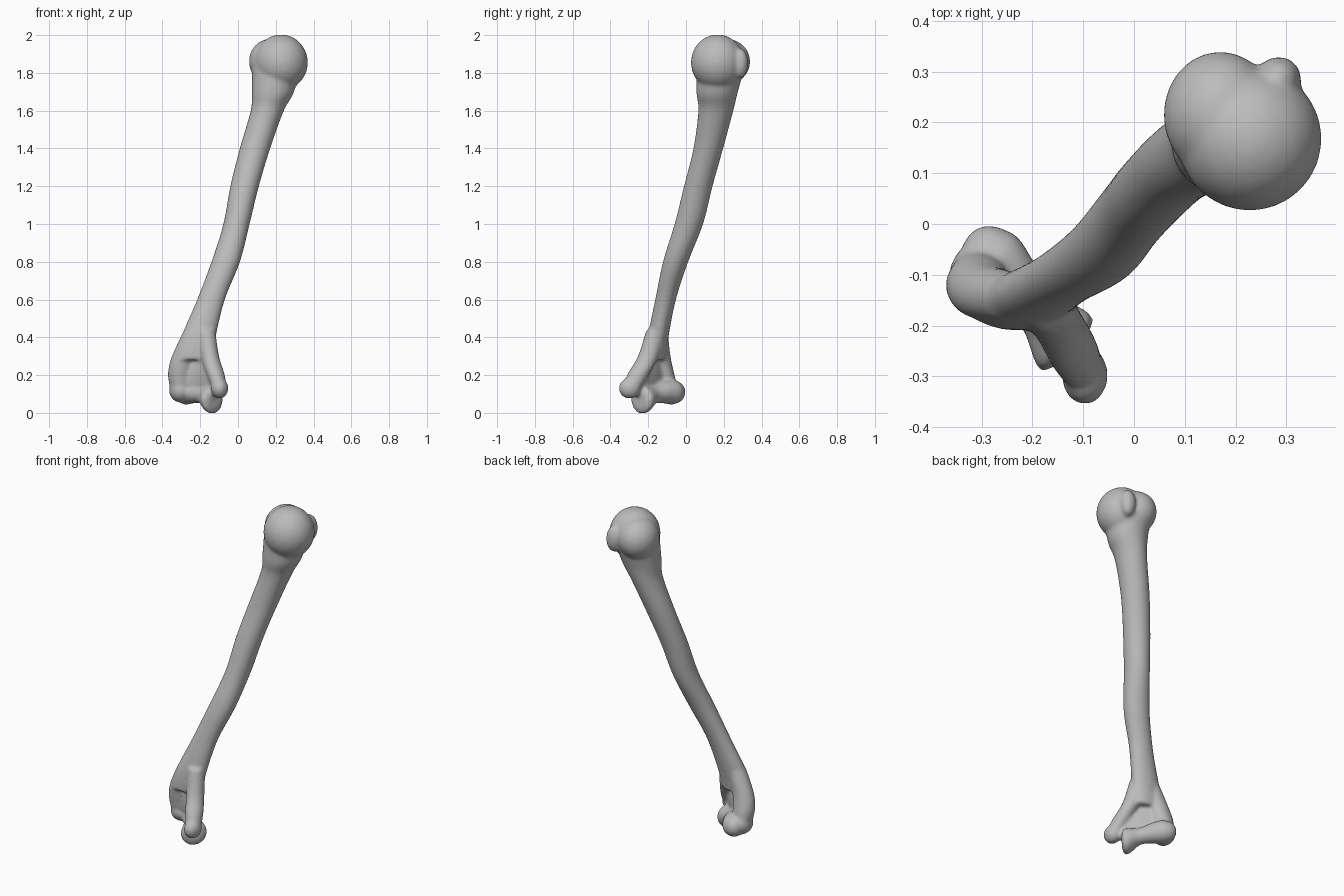
import bpy, bmesh, math
from mathutils import Vector

cube = bpy.data.objects.get("Cube")
if cube:
    bpy.data.objects.remove(cube, do_unlink=True)

X, Y, Z = Vector((1, 0, 0)), Vector((0, 1, 0)), Vector((0, 0, 1))
DEPTH = Vector((1, 1, 0)).normalized()
SIDES, STEPS = 32, 6
bm = bmesh.new()


def spline(a, b, c, d, t):
    """Catmull-Rom blend between b and c."""
    return [0.5 * (2 * q + (r - p) * t + (2 * p - 5 * q + 4 * r - s) * t * t
                   + (3 * q - p - 3 * r + s) * t ** 3)
            for p, q, r, s in zip(a, b, c, d)]


def loft(sections, ax, ay):
    """Closed skin over elliptical rings: x, y, z, radius along ax, radius along ay."""
    padded = [sections[0]] + sections + [sections[-1]]
    rows = [spline(*padded[i:i + 4], k / STEPS)
            for i in range(len(sections) - 1) for k in range(STEPS)]
    rows.append(sections[-1])
    rings = []
    for x, y, z, ra, rb in rows:
        angles = [math.tau * k / SIDES for k in range(SIDES)]
        rings.append([bm.verts.new(Vector((x, y, z)) + ax * ra * math.cos(t)
                                   + ay * rb * math.sin(t)) for t in angles])
    faces = [bm.faces.new(rings[0]), bm.faces.new(rings[-1][::-1])]
    for low, high in zip(rings, rings[1:]):
        for k in range(SIDES):
            n = (k + 1) % SIDES
            faces.append(bm.faces.new((low[k], high[k], high[n], low[n])))
    bmesh.ops.recalc_face_normals(bm, faces=faces)


def ball(centre, size):
    """Ellipsoid with its own radius on each axis."""
    made = bmesh.ops.create_uvsphere(bm, u_segments=32, v_segments=20, radius=1)
    bmesh.ops.scale(bm, vec=size, verts=made["verts"])
    bmesh.ops.translate(bm, vec=centre, verts=made["verts"])


# Shaft, flaring into the neck above and the columns below
loft([(.205, .19, 1.86, .13, .13), (.185, .165, 1.7, .112, .11),
      (.155, .158, 1.6, .088, .093), (.09, .118, 1.4, .081, .079),
      (.035, .065, 1.2, .076, .076), (-.008, .015, 1.0, .07, .076),
      (-.065, -.055, .8, .076, .067), (-.143, -.108, .6, .074, .055),
      (-.21, -.148, .4, .092, .055), (-.235, -.16, .28, .095, .05)], X, Y)

# Rounded head with the two tubercles behind it
ball((.228, .168, 1.855), (.142, .142, .148))
ball((.17, .215, 1.86), (.112, .125, .12))
ball((.285, .285, 1.85), (.045, .045, .08))

# Lateral column
loft([(-.24, -.145, .42, .055, .05), (-.292, -.135, .29, .062, .055),
      (-.308, -.12, .2, .063, .06), (-.305, -.105, .11, .05, .06)], X, Y)
ball((-.305, -.105, .12), (.06, .07, .065))

# Medial column and epicondyle
loft([(-.17, -.16, .44, .05, .05), (-.148, -.20, .3, .048, .055),
      (-.12, -.25, .21, .048, .058), (-.1, -.285, .14, .04, .05)], X, Y)
ball((-.097, -.298, .13), (.046, .058, .055))

# Thin web between the columns
loft([(-.29, -.13, .2, .03, .09), (-.2, -.18, .2, .022, .1),
      (-.12, -.26, .17, .03, .07)], DEPTH, Z)

# Joint spool: flange, waist and rounded end
loft([(-.122, -.248, .07, .045, .045), (-.132, -.238, .069, .073, .073),
      (-.15, -.215, .072, .069, .069), (-.19, -.17, .095, .047, .047),
      (-.24, -.115, .11, .06, .06), (-.28, -.07, .11, .068, .066),
      (-.305, -.04, .11, .045, .045)], DEPTH, Z)
ball((-.285, -.06, .11), (.055, .058, .06))

mesh = bpy.data.meshes.new("upper_arm_bone")
bm.to_mesh(mesh)
bm.free()
bone = bpy.data.objects.new("upper_arm_bone", mesh)
bpy.context.collection.objects.link(bone)

# Fuse everything into one soft skin
fuse = bone.modifiers.new("fuse", "REMESH")
fuse.mode = "VOXEL"
fuse.voxel_size = .009
fuse.use_smooth_shade = True
soften = bone.modifiers.new("soften", "SMOOTH")
soften.factor = .5
soften.iterations = 10

# Bone colour
grey = bpy.data.materials.new("bone_grey")
grey.use_nodes = True
colour = (.5, .5, .5, 1)
grey.diffuse_color = colour
grey.node_tree.nodes["Principled BSDF"].inputs["Base Color"].default_value = colour
mesh.materials.append(grey)
for p in mesh.polygons:
    p.use_smooth = True
